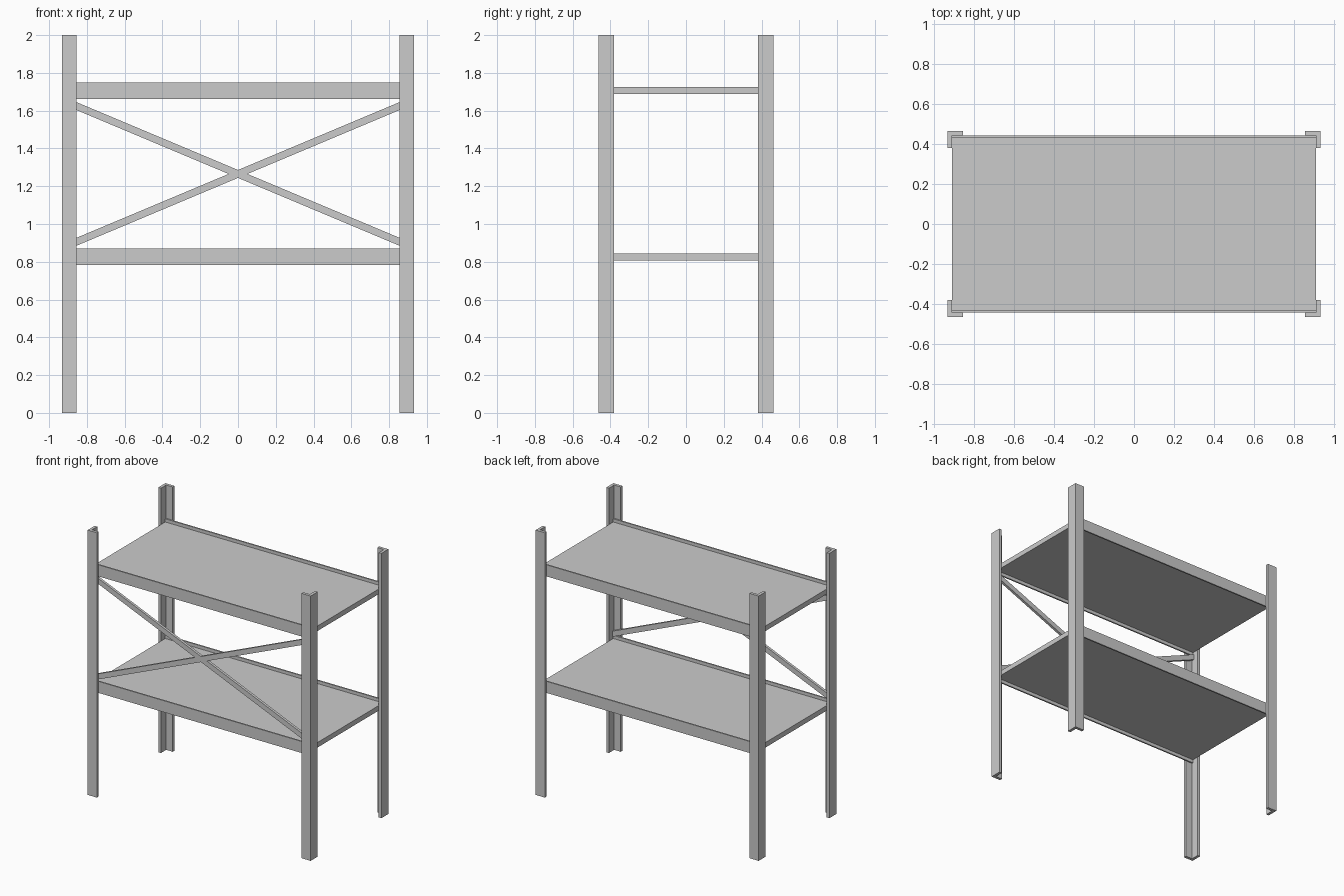
import bpy, bmesh, math

if "Cube" in bpy.data.objects:
    bpy.data.objects.remove(bpy.data.objects["Cube"])

X, Y, T = 0.932, 0.464, 0.022      # outer post corner, steel thickness
FX, FY = 0.855, 0.38               # inner ends of the post flanges
XI, YI = X - T, Y - T              # inner faces of the posts


def prism(name, outline, vec):
    """Extrude a flat outline along a vector."""
    bm = bmesh.new()
    face = bm.faces.new([bm.verts.new(p) for p in outline])
    ext = bmesh.ops.extrude_face_region(bm, geom=[face])
    verts = [g for g in ext["geom"] if isinstance(g, bmesh.types.BMVert)]
    bmesh.ops.translate(bm, verts=verts, vec=vec)
    bmesh.ops.recalc_face_normals(bm, faces=bm.faces)
    mesh = bpy.data.meshes.new(name)
    bm.to_mesh(mesh)
    bm.free()
    ob = bpy.data.objects.new(name, mesh)
    bpy.context.collection.objects.link(ob)
    return ob


def box(name, y0, y1, z0, z1):
    """Full-width bar between the posts."""
    return prism(name, [(-XI, y0, z0), (-XI, y1, z0), (-XI, y1, z1), (-XI, y0, z1)],
                 (2 * XI, 0, 0))


# Corner posts of L-shaped angle
angle = [(X, Y), (FX, Y), (FX, YI), (XI, YI), (XI, FY), (X, FY)]
for sy, depth in ((-1, "front"), (1, "back")):
    for sx, side in ((-1, "left"), (1, "right")):
        prism(f"{depth}_{side}_post", [(sx * x, sy * y, 0) for x, y in angle], (0, 0, 2))

# Shelves: panel set between a front and a back beam
BI = YI - 0.011
for name, z in (("lower", 0.782), ("upper", 1.662)):
    box(f"{name}_shelf_panel", -BI, BI, z + 0.025, z + 0.063)
    box(f"{name}_front_beam", -YI, -BI, z, z + 0.087)
    box(f"{name}_back_beam", BI, YI, z, z + 0.087)

# Crossed front braces with upright-cut ends
rise, half, zc = 0.42 * XI, 0.021, 1.265
for s, name in ((1, "rising_brace"), (-1, "falling_brace")):
    prism(name, [(-XI, -YI, zc - s * rise - half), (XI, -YI, zc + s * rise - half),
                 (XI, -YI, zc + s * rise + half), (-XI, -YI, zc - s * rise + half)],
          (0, 0.02, 0))
